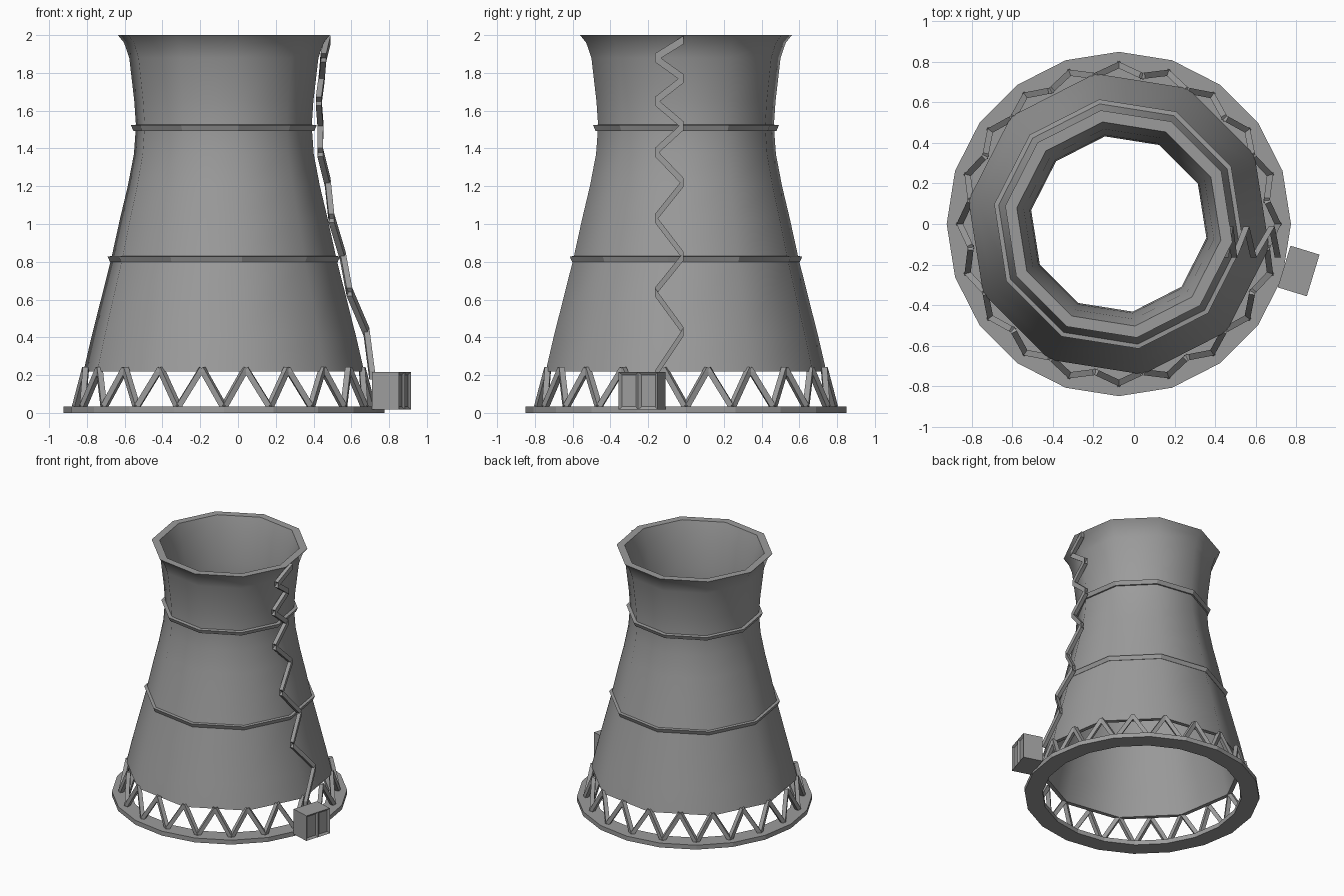
import bpy, bmesh
from math import radians, sin, cos, tau
from mathutils import Vector, Matrix

cube = bpy.data.objects.get("Cube")
if cube:
    bpy.data.objects.remove(cube, do_unlink=True)

CENTRE = Vector((-0.075, 0, 0))


def make_material(name, color):
    mat = bpy.data.materials.new(name)
    mat.use_nodes = True
    mat.diffuse_color = color
    mat.node_tree.nodes["Principled BSDF"].inputs["Base Color"].default_value = color
    return mat


concrete = make_material("concrete grey", (0.33, 0.33, 0.33, 1))


def add_object(name, bm, location=CENTRE, smooth=None):
    bmesh.ops.recalc_face_normals(bm, faces=bm.faces)
    mesh = bpy.data.meshes.new(name)
    bm.to_mesh(mesh)
    bm.free()
    mesh.materials.append(concrete)
    obj = bpy.data.objects.new(name, mesh)
    obj.location = location
    bpy.context.collection.objects.link(obj)
    if smooth:
        bpy.ops.object.select_all(action="DESELECT")
        obj.select_set(True)
        bpy.context.view_layer.objects.active = obj
        bpy.ops.object.shade_smooth_by_angle(angle=radians(smooth))
    return obj


def lathe(name, profile, sides, turn, smooth=None):
    """Revolve a closed (radius, height) profile."""
    bm = bmesh.new()
    loops = []
    for i in range(sides):
        a = radians(turn) + tau * i / sides
        loops.append([bm.verts.new((r * cos(a), r * sin(a), z)) for r, z in profile])
    n = len(profile)
    for i in range(sides):
        a, b = loops[i], loops[(i + 1) % sides]
        for j in range(n):
            k = (j + 1) % n
            bm.faces.new((a[j], b[j], b[k], a[k]))
    return add_object(name, bm, smooth=smooth)


def add_bar(bm, start, end, width):
    """Square bar between two points."""
    start, end = Vector(start), Vector(end)
    d = end - start
    m = (Matrix.Translation((start + end) / 2) @ d.to_track_quat("Z", "Y").to_matrix().to_4x4()
         @ Matrix.Diagonal((width, width, d.length, 1)))
    bmesh.ops.create_cube(bm, size=1, matrix=m)


# Hollow ten-sided tower shell with a flared lip
outer = [(0.752, 0.22), (0.71, 0.4), (0.605, 0.81), (0.556, 1.03), (0.515, 1.2),
         (0.482, 1.37), (0.471, 1.52), (0.48, 1.65), (0.507, 1.88), (0.535, 1.96), (0.568, 2.0)]
inner = [(0.51, 2.0), (0.475, 1.88), (0.445, 1.65), (0.438, 1.52), (0.447, 1.37),
         (0.48, 1.2), (0.522, 1.03), (0.572, 0.81), (0.676, 0.4), (0.72, 0.22)]
lathe("tower_shell", outer + inner, 10, 27, smooth=40)

# Stiffening bands around the shell
for name, r, z in (("lower_band", 0.605, 0.815), ("upper_band", 0.48, 1.51)):
    lathe(name, [(r - 0.02, z - 0.017), (r + 0.005, z - 0.017),
                 (r + 0.018, z + 0.013), (r - 0.02, z + 0.017)], 10, 27)

# Foundation ring
lathe("foundation_ring", [(0.72, 0), (0.85, 0), (0.85, 0.035), (0.72, 0.035)], 20, 0)

# Zigzag support columns
bm = bmesh.new()
for i in range(20):
    foot = radians(18 * i)
    base = (0.785 * cos(foot), 0.785 * sin(foot), 0.03)
    for side in (-9, 9):
        top = foot + radians(side)
        add_bar(bm, base, (0.74 * cos(top), 0.74 * sin(top), 0.235), 0.03)
add_object("support_columns", bm)

# Zigzag stair climbing the shell: (x, z), alternating between two y positions
path = [(0.71, 0.2), (0.68, 0.43), (0.59, 0.64), (0.555, 0.83), (0.495, 1.03), (0.475, 1.22),
        (0.435, 1.38), (0.437, 1.52), (0.427, 1.65), (0.443, 1.77), (0.452, 1.88), (0.475, 1.975)]
points = [Vector((x, -0.165 if i % 2 == 0 else -0.012, z)) for i, (x, z) in enumerate(path)]
bm = bmesh.new()
rings = []
for p in points:
    rings.append([bm.verts.new(p + Vector((dx, 0, dz)))
                  for dx, dz in ((-0.015, -0.022), (0.015, -0.022), (0.015, 0.022), (-0.015, 0.022))])
for a, b in zip(rings, rings[1:]):
    for j in range(4):
        k = (j + 1) % 4
        bm.faces.new((a[j], a[k], b[k], b[j]))
bm.faces.new(rings[0])
bm.faces.new(rings[-1])
add_object("zigzag_stair", bm, location=(0, 0, 0))

# Service hut beside the foundation, with two recessed doors on its outer face
bm = bmesh.new()
bmesh.ops.create_cube(bm, size=1, matrix=Matrix.Diagonal((0.15, 0.215, 0.2, 1)))
front = [f for f in bm.faces if f.normal.x > 0.9]
edges = [e for e in front[0].edges if abs(e.verts[0].co.z - e.verts[1].co.z) < 0.01]
bmesh.ops.subdivide_edges(bm, edges=edges, cuts=1)
doors = [f for f in bm.faces if f.normal.x > 0.9]
bmesh.ops.inset_individual(bm, faces=doors, thickness=0.022, depth=-0.012)
hut = add_object("service_hut", bm, location=(0.813, -0.232, 0.117))
hut.rotation_euler.z = radians(-17)
